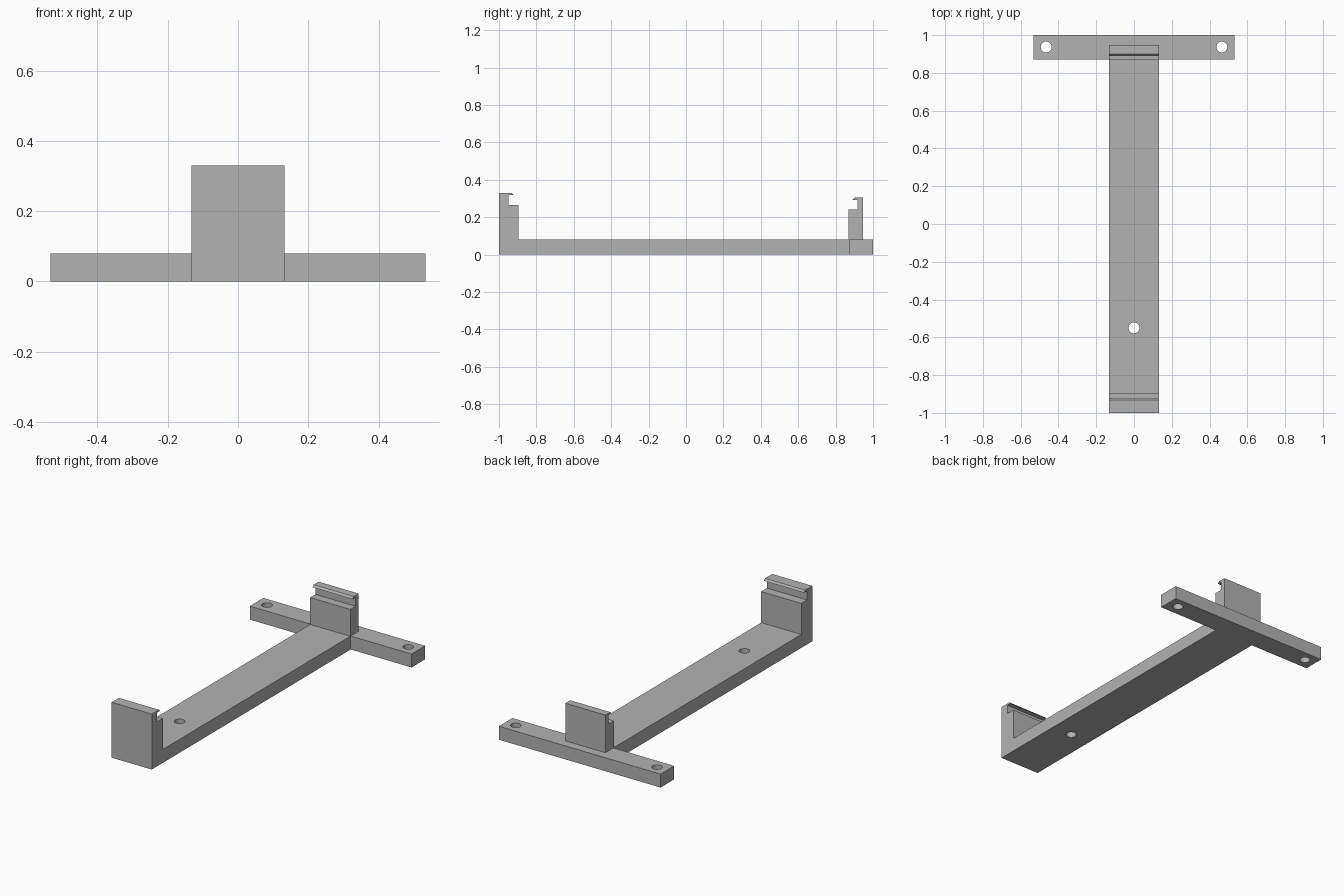
import bpy
import bmesh
import math

cube = bpy.data.objects.get("Cube")
if cube:
    bpy.data.objects.remove(cube, do_unlink=True)

HALF_WIDTH = 0.132   # strip and hooks
THICK = 0.08         # base plate height
HOLE_RADIUS = 0.029
BAR_HALF = 0.533

grey = bpy.data.materials.new("plain grey")
grey.use_nodes = True
colour = (0.45, 0.45, 0.45, 1)
grey.diffuse_color = colour
grey.node_tree.nodes["Principled BSDF"].inputs["Base Color"].default_value = colour


def extrude_profile(name, profile, half):
    """Extrude a (y, z) outline along x from -half to +half."""
    bm = bmesh.new()
    face = bm.faces.new([bm.verts.new((-half, y, z)) for y, z in profile])
    moved = bmesh.ops.extrude_face_region(bm, geom=[face])["geom"]
    verts = [v for v in moved if isinstance(v, bmesh.types.BMVert)]
    bmesh.ops.translate(bm, verts=verts, vec=(2 * half, 0, 0))
    bmesh.ops.recalc_face_normals(bm, faces=bm.faces)
    mesh = bpy.data.meshes.new(name)
    bm.to_mesh(mesh)
    bm.free()
    obj = bpy.data.objects.new(name, mesh)
    bpy.context.collection.objects.link(obj)
    mesh.materials.append(grey)
    return obj


def drill(obj, x, y):
    """Cut a vertical screw hole through the part."""
    bpy.ops.mesh.primitive_cylinder_add(
        vertices=32, radius=HOLE_RADIUS, depth=4 * THICK, location=(x, y, THICK / 2))
    cutter = bpy.context.object
    cutter.data.materials.append(grey)
    mod = obj.modifiers.new("screw hole", "BOOLEAN")
    mod.operation = "DIFFERENCE"
    mod.solver = "EXACT"
    mod.object = cutter
    select_only(obj)
    bpy.ops.object.modifier_apply(modifier=mod.name)
    bpy.data.objects.remove(cutter, do_unlink=True)


def select_only(obj):
    bpy.ops.object.select_all(action="DESELECT")
    obj.select_set(True)
    bpy.context.view_layer.objects.active = obj


def hook_outline(outer, lip_top, lip_tip, recess, inner, step, top):
    """Outline of a clip from its outer top corner down to its inner step."""
    return [(outer, top), (lip_top, top), (lip_tip, top - 0.011),
            (recess, top - 0.011), (recess, step), (inner, step)]


# Long strip with the front clip in one piece
front_hook = hook_outline(-1, -0.932, -0.922, -0.95, -0.896, 0.265, 0.33)
strip = extrude_profile(
    "strip_with_front_clip",
    [(-1, 0)] + front_hook + [(-0.896, THICK), (0.872, THICK), (0.872, 0)],
    HALF_WIDTH)

# Cross bar at the back
bar = extrude_profile(
    "cross_bar", [(0.872, 0), (1, 0), (1, THICK), (0.872, THICK)], BAR_HALF)

# Rear clip standing on the bar
rear_hook = hook_outline(0.947, 0.901, 0.89, 0.917, 0.868, 0.24, 0.304)
extrude_profile(
    "rear_clip", [(0.947, THICK)] + rear_hook + [(0.868, THICK)], HALF_WIDTH)

# Screw holes
drill(strip, 0, -0.55)
for side in (-1, 1):
    drill(bar, side * 0.465, 0.937)

# Smooth hole walls, sharp edges elsewhere
for part in (strip, bar):
    select_only(part)
    bpy.ops.object.shade_smooth_by_angle(angle=math.radians(30))
